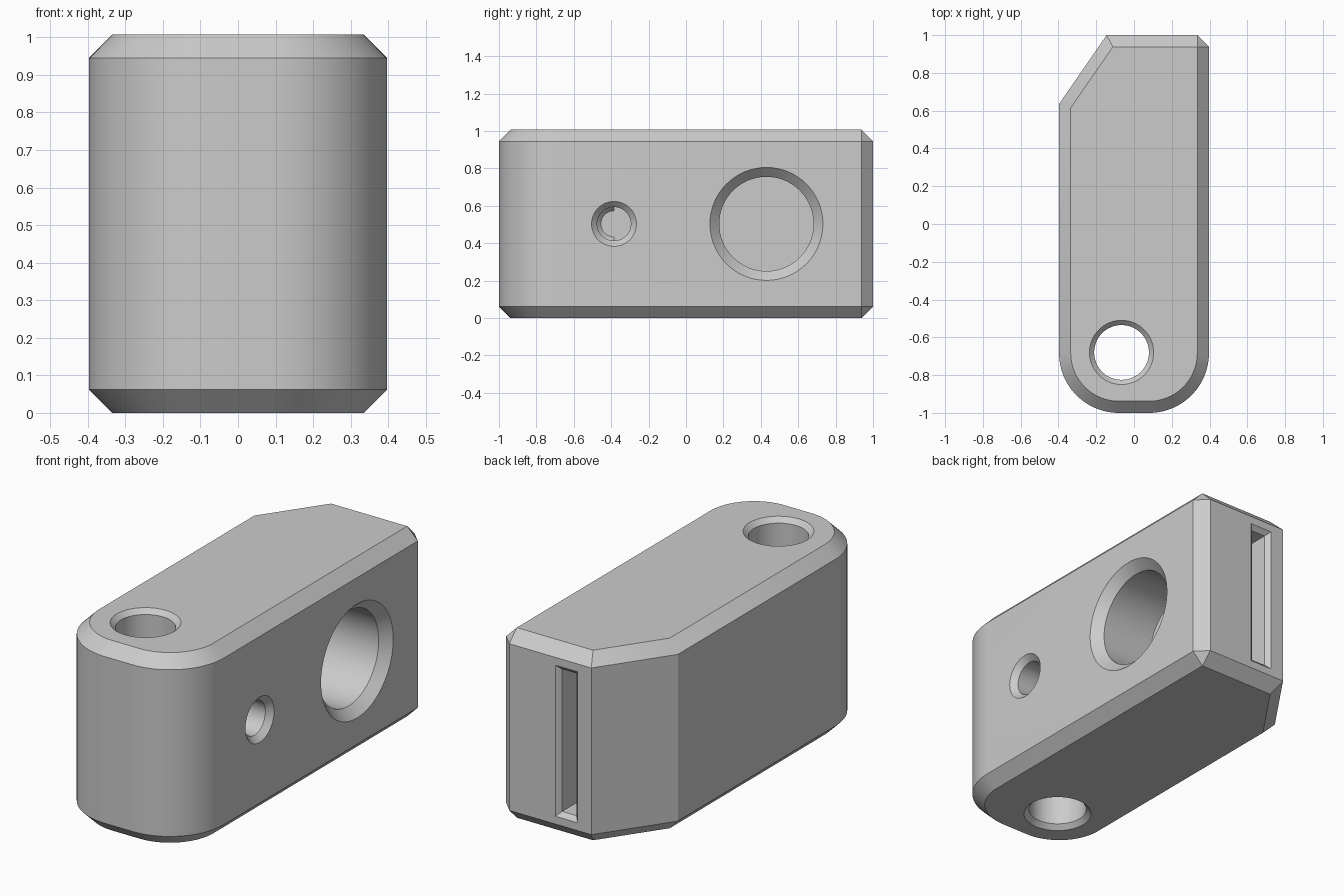
import bpy, bmesh
from math import sin, cos, pi

cube = bpy.data.objects.get("Cube")
if cube:
    bpy.data.objects.remove(cube)

W, H, C = 0.397, 1.007, 0.062        # half width, height, edge chamfer

grey = bpy.data.materials.new("plain grey")
grey.use_nodes = True
colour = (0.6, 0.6, 0.6, 1)
grey.diffuse_color = colour
grey.node_tree.nodes["Principled BSDF"].inputs["Base Color"].default_value = colour


def loft(name, rings):
    """Skin a stack of equally long point rings and cap both ends."""
    bm = bmesh.new()
    rows = [[bm.verts.new(p) for p in ring] for ring in rings]
    n = len(rows[0])
    for a, b in zip(rows, rows[1:]):
        for i in range(n):
            j = (i + 1) % n
            bm.faces.new((a[i], a[j], b[j], b[i]))
    bm.faces.new(rows[0])
    bm.faces.new(rows[-1])
    bmesh.ops.remove_doubles(bm, verts=bm.verts, dist=0.0005)
    bmesh.ops.recalc_face_normals(bm, faces=bm.faces)
    mesh = bpy.data.meshes.new(name)
    bm.to_mesh(mesh)
    bm.free()
    mesh.materials.append(grey)
    obj = bpy.data.objects.new(name, mesh)
    bpy.context.collection.objects.link(obj)
    return obj


def outline(z, inset):
    """Plan of the block: rounded front, cut back corner."""
    d = C if inset else 0
    r = 0.317 - d
    pts = []
    for side, start in ((-1, pi), (1, 1.5 * pi)):
        for i in range(25):
            a = start + i / 24 * pi / 2
            pts.append((side * (W - 0.317) + r * cos(a), -0.683 + r * sin(a)))
    pts += [(W - C, 1 - C)] * 2 if inset else [(W, 1 - C), (W - C, 1)]
    pts += [(-0.112, 1 - C), (-W + C, 0.615)] if inset else [(-0.145, 1), (-W, 0.635)]
    return [(x, y, z) for x, y in pts]


def drill(name, axis, u, v, steps):
    """Round cutter along x or z, from (distance, radius) steps."""
    rings = []
    for t, r in steps:
        ring = []
        for i in range(64):
            a = 2 * pi * i / 64
            p, q = u + r * cos(a), v + r * sin(a)
            ring.append((t, p, q) if axis == "x" else (p, q, t))
        rings.append(ring)
    return loft(name, rings)


# Chamfered block
block = loft("block", [outline(0, True), outline(C, False),
                       outline(H - C, False), outline(H, True)])

# Countersunk holes
mid = H / 2
cutters = [
    drill("pin_hole", "z", -0.066, -0.68,
          [(-0.02, 0.19), (0.025, 0.145), (H - 0.025, 0.145), (H + 0.02, 0.19)]),
    drill("large_bore", "x", 0.43, mid,
          [(W + 0.02, 0.322), (W - 0.05, 0.252), (0, 0.252)]),
    drill("small_bore", "x", -0.385, mid,
          [(W + 0.02, 0.14), (W - 0.03, 0.09), (-0.02, 0.09), (-0.041, 0.07)]),
]

# Narrow slot running in from the back
cutters.append(loft("slot", [
    [(sx * h, y, mid + sz * (h + 0.335))
     for sx, sz in ((-1, -1), (1, -1), (1, 1), (-1, 1))]
    for y, h in ((1.02, 0.085), (0.977, 0.042), (-0.385, 0.042))]))

bpy.context.view_layer.objects.active = block
block.select_set(True)
for cutter in cutters:
    cutter.hide_render = True
    mod = block.modifiers.new(cutter.name, "BOOLEAN")
    mod.operation = "DIFFERENCE"
    mod.solver = "EXACT"
    mod.object = cutter
    bpy.ops.object.modifier_apply(modifier=mod.name)
    bpy.data.objects.remove(cutter)

bpy.ops.object.shade_smooth_by_angle(angle=pi / 6)
